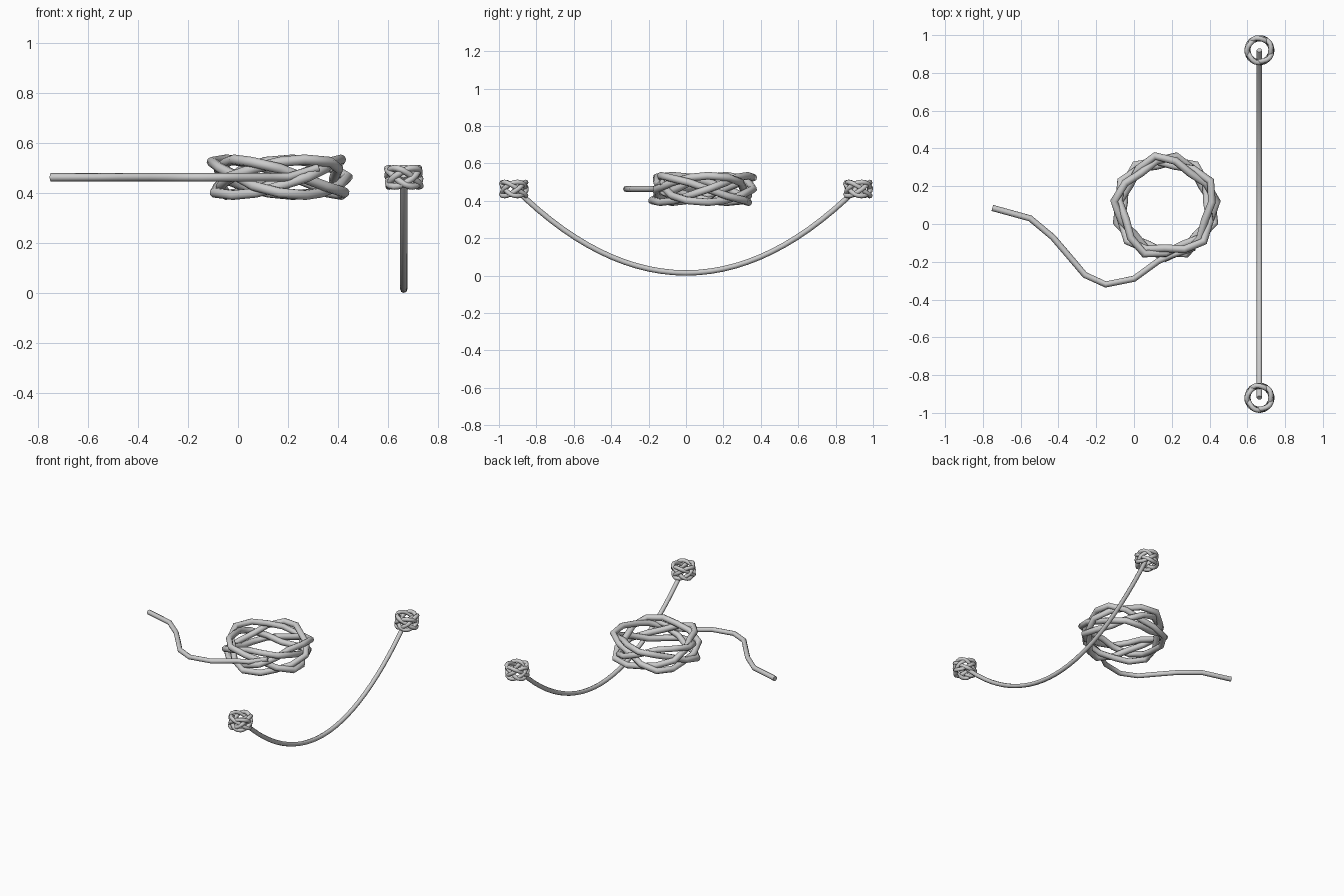
import bpy
from math import sin, cos, pi

if "Cube" in bpy.data.objects:
    bpy.data.objects.remove(bpy.data.objects["Cube"])


def rope(name, points, radius, closed=False, sides=8):
    """Round tube along a polyline, converted to mesh."""
    curve = bpy.data.curves.new(name, 'CURVE')
    curve.dimensions = '3D'
    curve.bevel_depth = radius
    curve.bevel_resolution = sides // 2 - 2
    curve.use_fill_caps = True
    spline = curve.splines.new('POLY')
    spline.points.add(len(points) - 1)
    for p, co in zip(spline.points, points):
        p.co = (*co, 1)
    spline.use_cyclic_u = closed
    obj = bpy.data.objects.new(name, curve)
    bpy.context.collection.objects.link(obj)
    bpy.ops.object.select_all(action='DESELECT')
    obj.select_set(True)
    bpy.context.view_layer.objects.active = obj
    bpy.ops.object.convert(target='MESH')
    bpy.ops.object.shade_smooth_by_angle(angle=pi / 3)
    return bpy.context.object


def woven_ring(center, r, weave, height, leads, bights, steps, start=0):
    """Path of a braided ring: strands rise, fall and pass over and under."""
    cx, cy, cz = center
    pts = []
    for i in range(steps):
        t = 2 * pi * i / steps
        a = start + leads * t
        phi = bights * t
        rad = r + weave * sin((leads - 1) * phi)
        pts.append((cx + rad * cos(a), cy + rad * sin(a), cz + height * cos(phi)))
    return pts


# Large coil of loosely woven rope
rope("rope_coil", woven_ring((0.167, 0.092, 0.463), 0.247, 0.027, 0.071, 4, 5, 60, 0.1),
     0.0205, closed=True)

# Loose tail leaving the coil
tail = [(0.32, -0.125, 0.50), (0.20, -0.165, 0.463), (0.13, -0.195, 0.463),
        (0.0, -0.29, 0.463), (-0.15, -0.32, 0.463), (-0.26, -0.27, 0.463),
        (-0.34, -0.175, 0.463), (-0.43, -0.07, 0.463), (-0.55, 0.03, 0.463),
        (-0.75, 0.085, 0.463)]
rope("rope_tail", tail, 0.0165)

# Hanging rope sagging between the two knots
n = 28
ys = [-0.92 + 1.84 * i / n for i in range(n + 1)]
rope("hanging_rope", [(0.664, y, 0.0145 + 0.54 * y * y) for y in ys], 0.0145)

# Small woven knot at each end
for side, label in ((-1, "front"), (1, "back")):
    rope(f"{label}_knot",
         woven_ring((0.664, side * 0.92, 0.463), 0.0635, 0.004, 0.037, 4, 5, 90, pi / 2),
         0.0132, closed=True)
